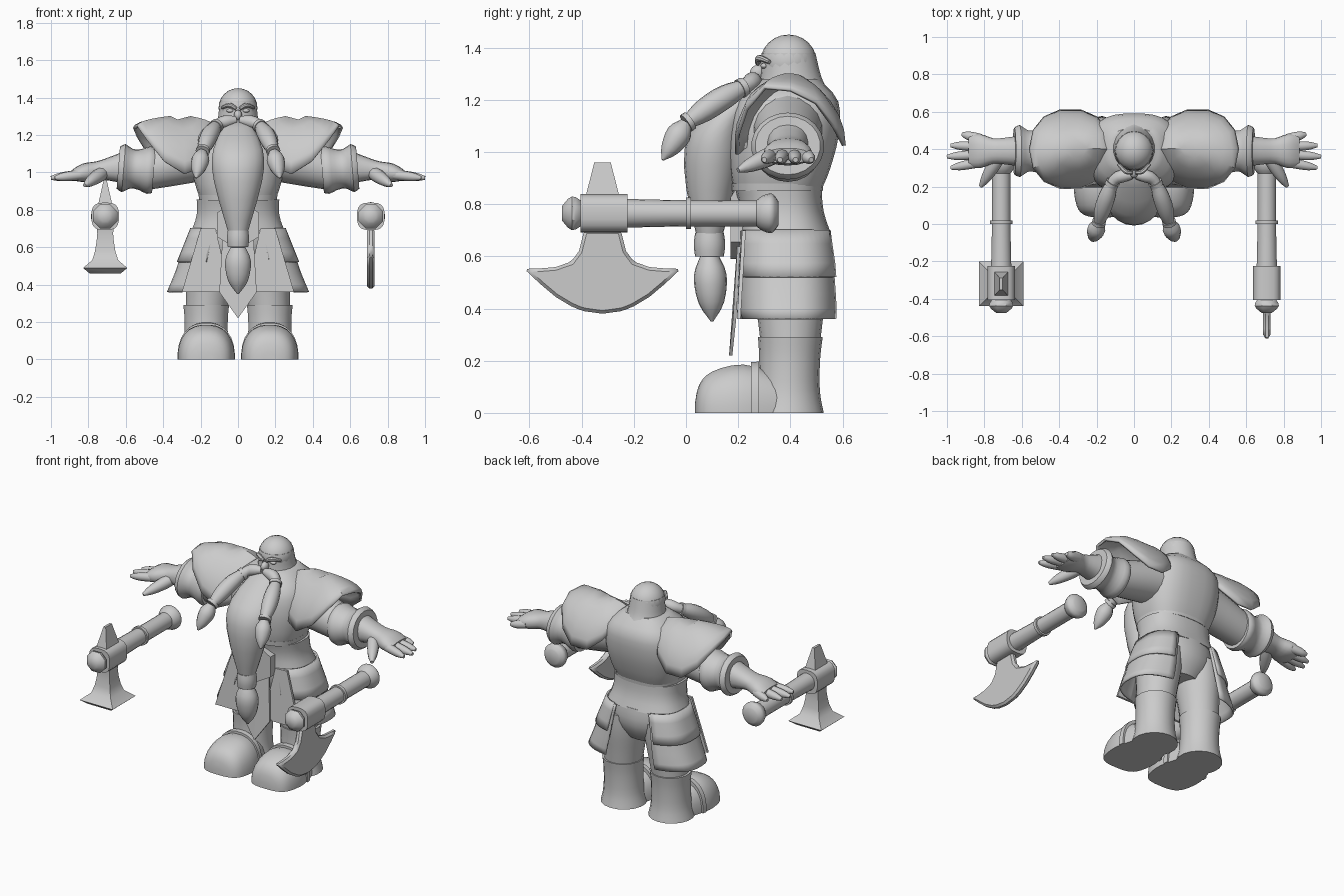
import bpy, bmesh, math
from mathutils import Vector

cube = bpy.data.objects.get("Cube")
if cube:
    bpy.data.objects.remove(cube)

stone = bpy.data.materials.new("plain grey")
stone.use_nodes = True
grey = (0.6, 0.6, 0.6, 1)
stone.diffuse_color = grey
stone.node_tree.nodes["Principled BSDF"].inputs["Base Color"].default_value = grey

UP = Vector((0, 0, 1))
BACK = Vector((0, 1, 0))


def finish(name, bm, mirror):
    """Turn a bmesh into a shaded object, optionally mirrored left to right."""
    bmesh.ops.recalc_face_normals(bm, faces=bm.faces)
    mesh = bpy.data.meshes.new(name)
    bm.to_mesh(mesh)
    bm.free()
    mesh.materials.append(stone)
    mesh.shade_smooth()
    mesh.set_sharp_from_angle(angle=math.radians(40))
    obj = bpy.data.objects.new(name, mesh)
    bpy.context.scene.collection.objects.link(obj)
    if mirror:
        obj.modifiers.new("mirror", 'MIRROR')
    return obj


def sample(values, t):
    """Smooth curve through evenly spaced vectors, for t from start to end."""
    last = len(values) - 1
    i = min(int(t * last), last - 1)
    f = t * last - i
    before, a, b, after = (values[min(max(i + k, 0), last)] for k in (-1, 0, 1, 2))
    slope_a, slope_b = (b - before) / 2, (after - a) / 2
    ease = f * f * (3 - 2 * f)
    return (a.lerp(b, ease) + slope_a * (f * (1 - f) ** 2) - slope_b * (f * f * (1 - f)))


def squash(value, power):
    return math.copysign(abs(value) ** (2 / power), value)


def bridge(bm, rings, closed=True):
    for low, high in zip(rings, rings[1:]):
        for k in range(len(low) if closed else len(low) - 1):
            n = (k + 1) % len(low)
            bm.faces.new((low[k], low[n], high[n], high[k]))


def loft(name, path, widths, depth=(1, 1), axis=None, sides=18, power=2, steps=3,
         floor=False, span=None):
    """Skin rings along a path. Widths are evenly spaced radii; depth is the start
    and end ratio of height to width. Parts starting at positive x are mirrored."""
    bm = bmesh.new()
    points = [Vector(p) for p in path]
    radii = [Vector((w, 0)) for w in widths]
    count = steps * (len(widths) - 1)
    rings = []
    for i in range(count + 1):
        t = i / count
        centre, radius = sample(points, t), abs(sample(radii, t).x)
        ahead = sample(points, min(t + 0.01, 1)) - sample(points, max(t - 0.01, 0))
        along = axis or ahead.normalized()
        u = along.cross(BACK if abs(along.z) > 0.95 else UP).normalized()
        v = u.cross(along) * (depth[0] + (depth[1] - depth[0]) * t)
        ring = []
        for k in range(sides):
            a = math.tau * (k + 0.5) / sides
            if span:
                a = math.pi + span * (2 * k / (sides - 1) - 1)
            p = centre + radius * (u * squash(math.cos(a), power) + v * squash(math.sin(a), power))
            if floor:
                p.z = max(p.z, 0)
            ring.append(bm.verts.new(p))
        rings.append(ring)
    bridge(bm, rings, not span)
    if not span:
        bm.faces.new(rings[0])
        bm.faces.new(rings[-1])
    return finish(name, bm, path[0][0] > 0 or bool(span))


def plate(name, outline, push, mirror=True):
    """Flat outline extruded along a vector."""
    bm = bmesh.new()
    face = bm.faces.new([bm.verts.new(p) for p in outline])
    out = bmesh.ops.extrude_face_region(bm, geom=[face], use_keep_orig=True)
    moved = [g for g in out["geom"] if isinstance(g, bmesh.types.BMVert)]
    bmesh.ops.translate(bm, verts=moved, vec=push)
    return finish(name, bm, mirror)


def blob(name, centre, size):
    bm = bmesh.new()
    bmesh.ops.create_uvsphere(bm, u_segments=20, v_segments=12, radius=1)
    bmesh.ops.scale(bm, verts=bm.verts, vec=size)
    bmesh.ops.translate(bm, verts=bm.verts, vec=centre)
    return finish(name, bm, centre[0] > 0)


def thicken(obj, amount):
    mod = obj.modifiers.new("thickness", 'SOLIDIFY')
    mod.thickness = amount
    mod.offset = 0


# Torso: breastplate with rim, flared belt, hips, buckle
loft("breastplate", [(0, .35, .85), (0, .4, 1.28)], [.2, .23, .25, .23, .13], (.84, .85), UP, 28, 2.7)
loft("breastplate_rim", [(0, .35, .85), (0, .35, .88)], [.208, .212], (.84, .84), UP, 28, 2.6)
loft("belt", [(0, .38, .69), (0, .355, .855)], [.25, .222, .222], (.7, .75), UP, 28, 2.5)
loft("hips", [(0, .4, .48), (0, .39, .7)], [.13, .22, .235], (.8, .7), UP, 24)
loft("buckle", [(0, .17, .72), (0, .22, .72)], [.13, .13], sides=6)

# Armour skirt in two layers, open at front and back, with hanging cloth panels
thicken(loft("skirt_lower", [(0, .392, .36), (0, .385, .69)], [.375, .31, .25], (.5, .69), UP,
             power=2.7, span=1.2), .012)
thicken(loft("skirt_upper", [(0, .39, .52), (0, .385, .7)], [.322, .25], (.6, .7), UP,
             power=2.7, span=1.15), .012)
plate("front_tabard", [(0, .2, .7), (.08, .2, .7), (.1, .18, .36), (0, .165, .22)], BACK / 80)
plate("thigh_panel", [(.12, .21, .7), (.2, .215, .7), (.3, .195, .36), (.1, .195, .36), (.07, .2, .48)],
      BACK / 70)

# Legs and boots
loft("leg", [(.17, .4, .24), (.14, .4, .62)], [.11, .118, .132, .13], (1, 1.15), UP)
loft("boot_shaft", [(.17, .39, 0), (.17, .4, .29)], [.138, .12, .117, .124], axis=UP)
loft("boot_foot", [(.17, y, 0) for y in (.035, .05, .1, .22, .38)], [.04, .1, .138, .152, .11],
     (1, 1.3), sides=28, power=2.4, floor=True)
loft("boot_instep_band", [(.17, .25, 0), (.17, .28, 0)], [.154, .15], (1.27, 1.32),
     sides=28, power=2.4, floor=True)

# Arms with flared gauntlet cuffs
loft("arm", [(.14, .39, 1.1), (.46, .39, 1.02)], [.14, .125, .11], axis=Vector((1, 0, 0)))
loft("gauntlet_cuff", [(.45, .39, 1.01), (.64, .39, 1.025)], [.12, .13, .115, .112, .14, .125],
     (1, .9), sides=22, steps=2)
loft("hand", [(.6, .39, 1.025), (.75, .39, 1.01), (.88, .39, .985)], [.085, .075, .068, .092, .085],
     (1.1, .35), power=2.3)
for i, reach in enumerate((.98, 1, .98, .92)):
    finger = ("index", "middle", "ring", "little")[i] + "_finger"
    loft(finger, [(.82, .33 + .042 * i, .99), (reach, .3 + .06 * i, .97)],
         [.027, .027, .023, .01], sides=10)
loft("thumb", [(.72, .36, 1), (.82, .2, .93)], [.035, .037, .028, .01], sides=10)

# Shoulder plates: a squarish rim, sagging front and back, gently domed to a crown
crown = Vector((.3, .41, 1.3))
bm = bmesh.new()
rim = []
for k in range(14):
    a = math.tau * k / 14
    x = .34 + .215 * squash(math.cos(a), 2.2)
    y = .4 + .21 * squash(math.sin(a), 2.2)
    sag = 5 * (y - .4) ** 2 + 3 * (.34 - x) * max(0, .4 - y)
    rim.append(Vector((x, y, 1.235 - sag)))
rings = []
for level in range(6, 0, -1):
    f = level / 6
    a = f * math.pi / 2
    dome = Vector((math.sin(a), math.sin(a), (f + 1 - math.cos(a)) / 2))
    rings.append([bm.verts.new(crown + (p - crown) * dome) for p in rim])
bridge(bm, rings)
bm.faces.new(rings[-1])
thicken(finish("shoulder_plate", bm, True), .015)

# Head, neck hood and face
blob("head", (0, .393, 1.345), (.104, .108, .105))
loft("neck_hood", [(0, .41, 1.22), (0, .4, 1.3), (0, .393, 1.38)], [.135, .113, .104, .099],
     (1.1, 1.04), UP)
blob("nose", (0, .275, 1.305), (.022, .03, .028))
blob("eye", (.042, .3, 1.33), (.02, .014, .011))
loft("brow", [(.01, .275, 1.34), (.045, .28, 1.36), (.085, .32, 1.345)], [.01, .013, .008], sides=8)

# Beard with bound tuft
loft("beard", [(0, .3, 1.28), (0, .14, 1.12), (0, .1, .95), (0, .09, .67)],
     [.06, .135, .13, .05], (.6, .95), UP)
loft("beard_ring", [(0, .09, .6), (0, .09, .69)], [.055, .06, .055])
loft("beard_tuft", [(0, .09, .6), (0, .1, .35)], [.04, .07, .055, .005], (.9, .9))

# Braided moustache with binding rings
braid = [(.01, .26, 1.28), (.1, .24, 1.26), (.15, .13, 1.2), (.19, 0, 1.11)]
loft("moustache_braid", braid, [.02, .035, .03, .045, .045, .025], sides=12)
loft("moustache_tuft", [(.19, 0, 1.11), (.225, -.09, .97)], [.025, .048, .035, .005], sides=12)
curve = [Vector(p) for p in braid]
for name, t in (("upper", .4), ("lower", .94)):
    loft("braid_ring_" + name, [sample(curve, t), sample(curve, t + .06)], [.038, .038], sides=12)

# Weapon hafts, one beside each hand
S, H = .71, .765


def bar(name, start, end, widths, **options):
    loft(name, [(S, start, H), (S, end, H)], widths, **options)


bar("haft", .28, -.23, [.05, .05, .055])
bar("haft_band", .02, 0, [.06, .06])
bar("haft_pommel", .355, .27, [.045, .075, .068, .05])
bar("haft_collar", -.225, -.405, [.074, .074], power=3)
bar("haft_knob", -.4, -.475, [.05, .07, .03], sides=8)

# Axe blade on the left: a curved neck flaring into a crescent edge
reach = (.07, .09, .12, .18, .24, .3)
half = [(y, .55 + .15 * (.07 / y) ** 3) for y in reach]
half += [(y, .38 + 2 * y * y) for y in reversed(reach[:-1])]
outline = half + [(0, .38)] + [(-y, z) for y, z in reversed(half)]
blade = plate("axe_blade", [(S - .02, y - .32, z) for y, z in outline], (.04, 0, 0), False)
blade.modifiers.new("bevel", 'BEVEL').width = .012

# Square hammer head and wedge spike on the right
loft("hammer_head", [(-S, -.32, .7), (-S, -.32, .46)], [.045, .043, .047, .055, .07, .12, .085],
     sides=4, power=50, steps=1)
loft("hammer_spike", [(-S, -.32, .82), (-S, -.32, .96)], [.04, .008], (1.7, 4),
     sides=4, power=50, steps=1)
